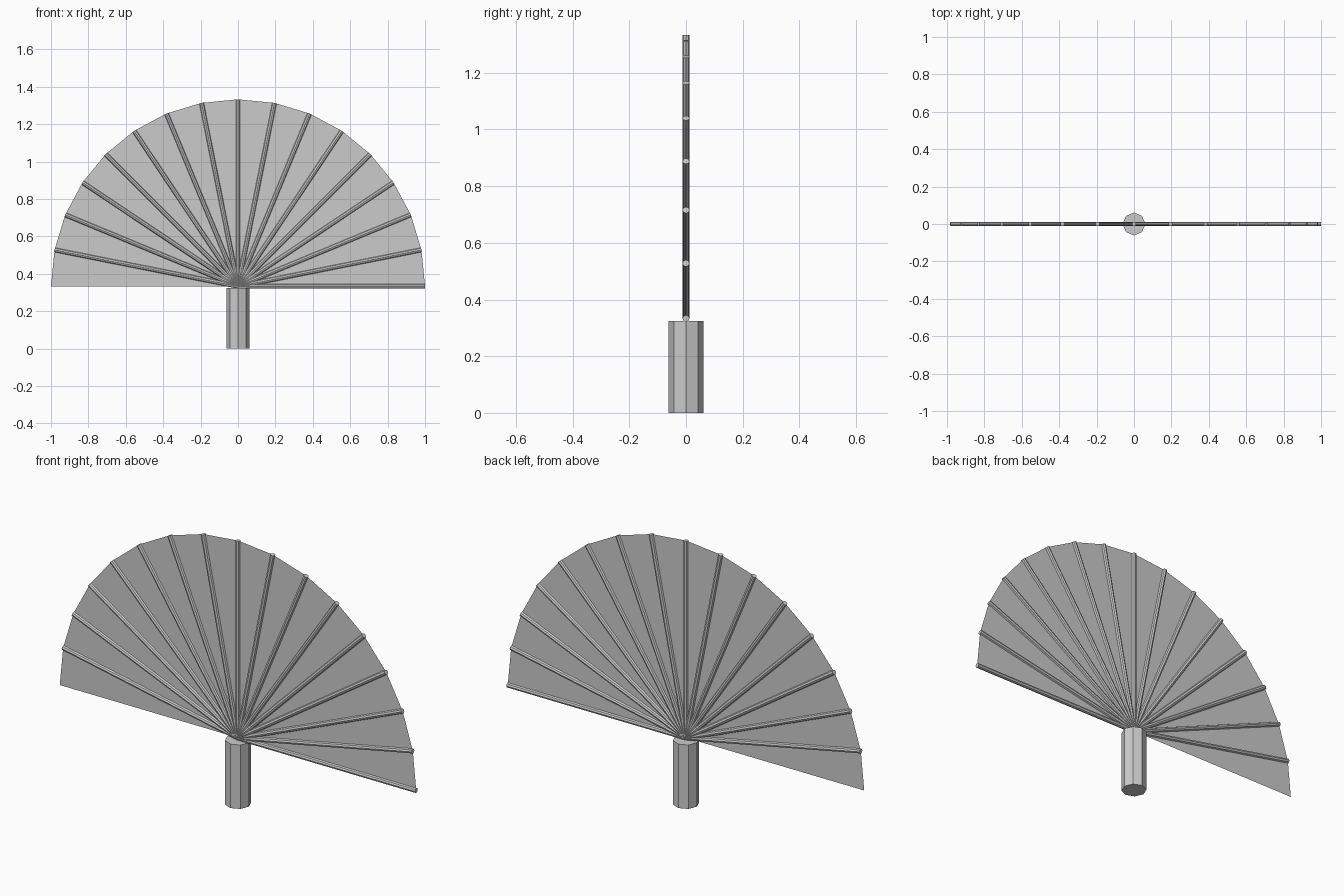
import bpy, bmesh
from math import cos, sin, pi
from mathutils import Matrix, Vector

if "Cube" in bpy.data.objects:
    bpy.data.objects.remove(bpy.data.objects["Cube"])

N = 16            # panels in the half circle
HUB = 0.333       # height of the pivot
RIB_R = 0.012


def make(name, bm):
    me = bpy.data.meshes.new(name)
    bm.to_mesh(me)
    bm.free()
    ob = bpy.data.objects.new(name, me)
    bpy.context.collection.objects.link(ob)
    return ob


def rod(name, radius, length, matrix):
    # eight-sided rod starting at the matrix origin and running along its z
    bm = bmesh.new()
    bmesh.ops.create_cone(bm, cap_ends=True, segments=8, radius1=radius,
                          radius2=radius, depth=length,
                          matrix=matrix @ Matrix.Translation((0, 0, length / 2)))
    return make(name, bm)


# handle
rod("handle", 0.061, 0.324, Matrix.Identity(4))

# flat fan leaf made of triangular panels
bm = bmesh.new()
hub = bm.verts.new((0, 0, HUB))
rim = [bm.verts.new((cos(pi * i / N), 0, HUB + sin(pi * i / N))) for i in range(N + 1)]
for a, b in zip(rim, rim[1:]):
    bm.faces.new((hub, a, b))
make("fan_leaf", bm)

# one rib at the start of every panel
for i in range(N):
    turn = Matrix.Rotation(pi / 2 - pi * i / N, 4, 'Y')
    rod(f"rib_{i:02d}", RIB_R, 1.0, Matrix.Translation((0, 0, HUB)) @ turn)
